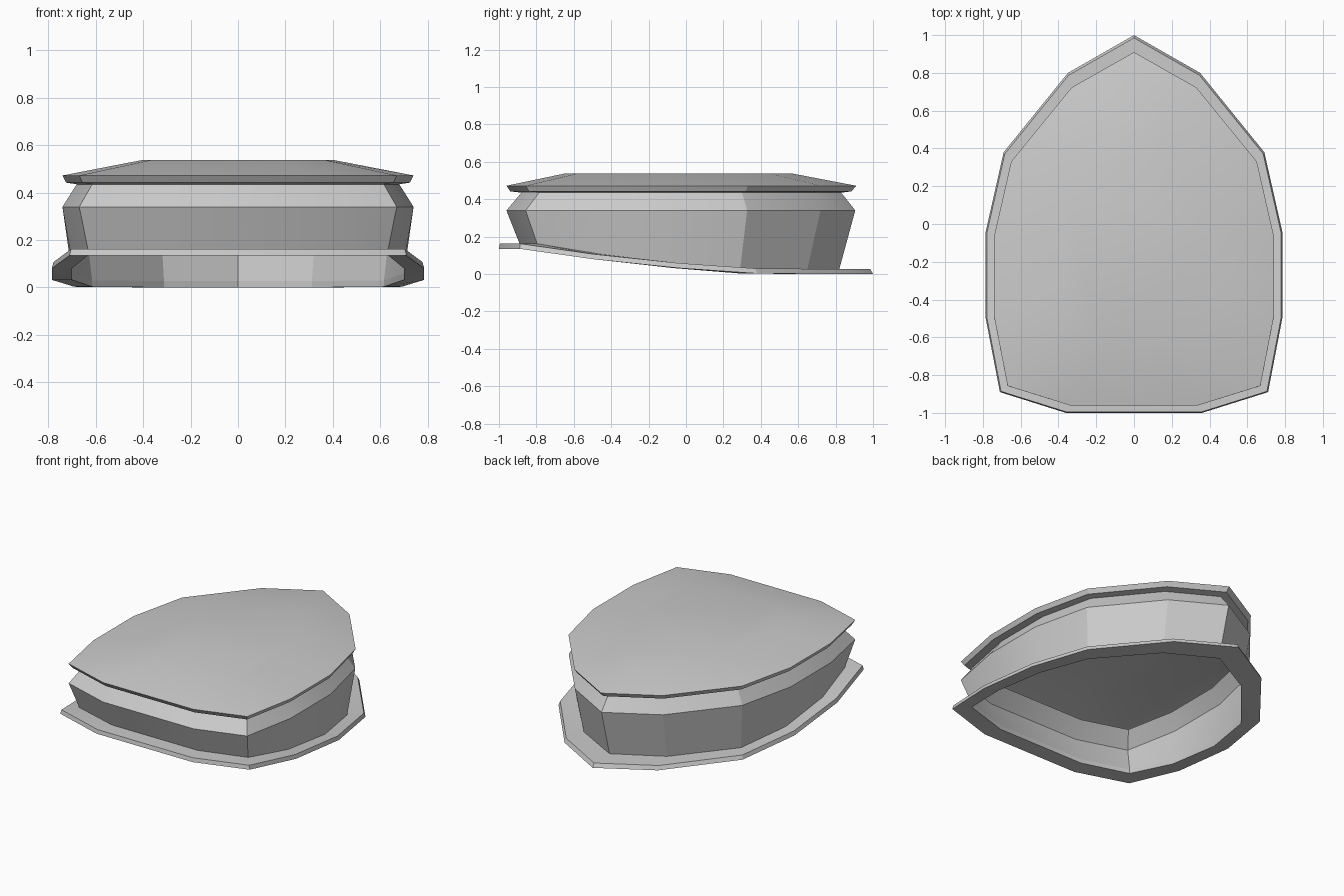
import bpy, math

if "Cube" in bpy.data.objects:
    bpy.data.objects.remove(bpy.data.objects["Cube"])

# Right half of the pointed outline, from rear tip to front edge: (x, y, underside height)
HALF = [(0, 1, 0), (0.35, 0.80, 0), (0.69, 0.38, 0.003), (0.785, -0.04, 0.032),
        (0.785, -0.50, 0.08), (0.71, -0.89, 0.135), (0.36, -1.0, 0.135)]
OUTLINE = HALF + [(-x, y, h) for x, y, h in reversed(HALF[1:])]
N = len(OUTLINE)


def ring(half_width, y_front, y_back, z, follow=0.0):
    """Outline fitted to the given extents; follow=1 adds the sloping underside."""
    s = half_width / 0.785
    return [(x * s, y_front + (y + 1) / 2 * (y_back - y_front), z + h * follow)
            for x, y, h in OUTLINE]


def loft(name, rings, closed=False, cap=False):
    """Skin consecutive rings into one mesh."""
    verts = [v for r in rings for v in r]
    faces = []
    count = len(rings)
    for k in range(count if closed else count - 1):
        a, b = k * N, (k + 1) % count * N
        for i in range(N):
            j = (i + 1) % N
            faces.append((a + i, b + i, b + j, a + j))
    if cap:
        faces.append(tuple(reversed(range((count - 1) * N, count * N))))
    mesh = bpy.data.meshes.new(name)
    mesh.from_pydata(verts, [], faces)
    mesh.update()
    obj = bpy.data.objects.new(name, mesh)
    bpy.context.collection.objects.link(obj)
    bpy.ops.object.select_all(action='DESELECT')
    obj.select_set(True)
    bpy.context.view_layer.objects.active = obj
    bpy.ops.object.shade_smooth_by_angle(angle=math.radians(20))
    return obj


# Flange around the open underside, rising toward the front
loft("base_flange", [
    ring(0.70, -0.89, 0.82, 0.0, 1),
    ring(0.785, -1.0, 1.0, 0.0, 1),
    ring(0.778, -0.995, 0.985, 0.027, 1),
    ring(0.70, -0.89, 0.82, 0.027, 1)], closed=True)

# Hollow bulging wall, narrowing to a neck under the lid
loft("side_wall", [
    ring(0.70, -0.89, 0.82, 0.027, 1),
    ring(0.74, -0.96, 0.905, 0.34),
    ring(0.68, -0.88, 0.83, 0.435)])

# Lid with an overhanging lip and a shallow raised centre
loft("top_lid", [
    ring(0.68, -0.88, 0.83, 0.435),
    ring(0.725, -0.94, 0.885, 0.442),
    ring(0.74, -0.96, 0.91, 0.472),
    ring(0.405, -0.65, 0.57, 0.537)], cap=True)
